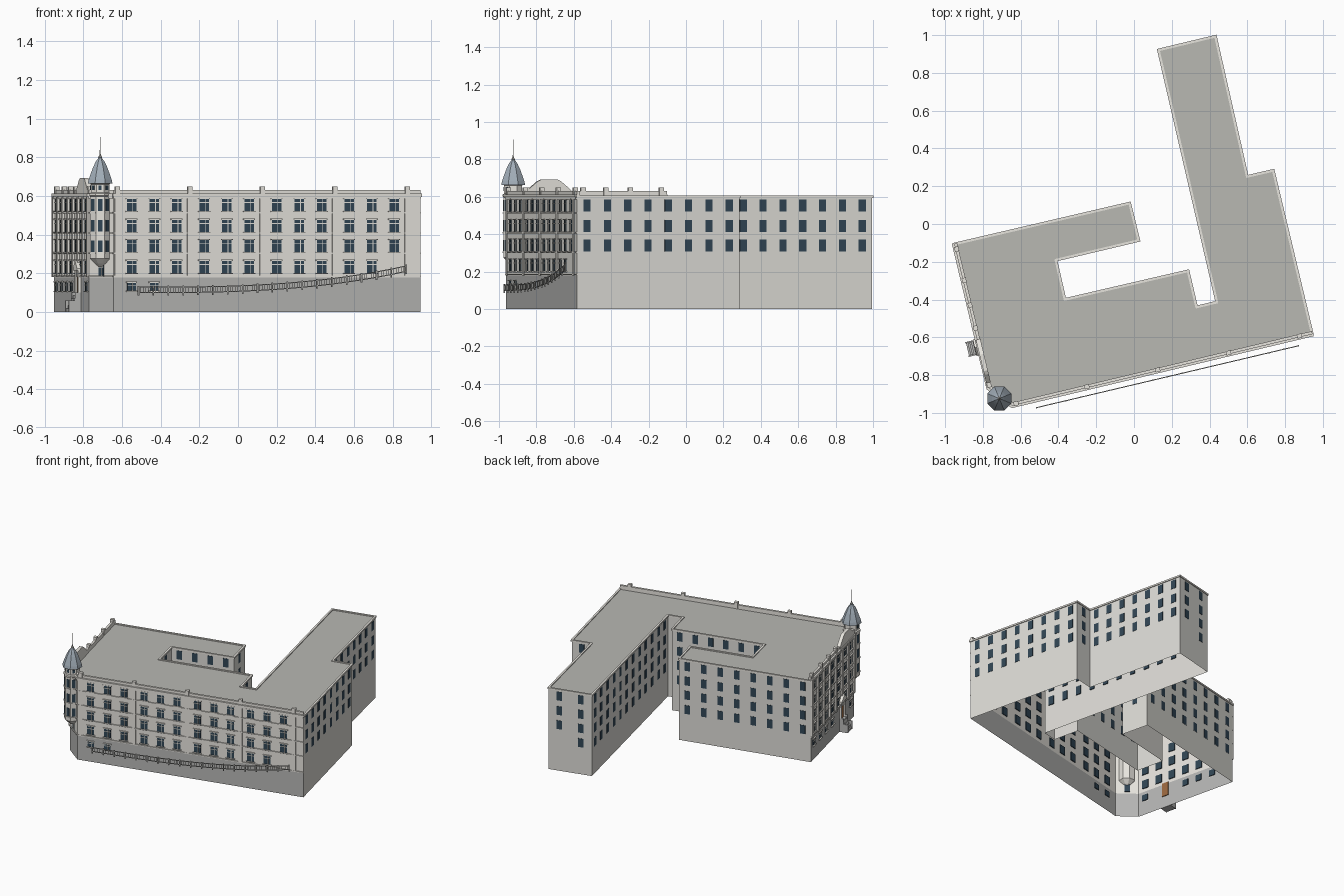
import bpy, bmesh, math
from mathutils import Vector, Matrix

if "Cube" in bpy.data.objects:
    bpy.data.objects.remove(bpy.data.objects["Cube"])

COL = {"stone": (.80, .78, .73), "plain": (.72, .71, .67), "plinth": (.47, .47, .46), "roof": (.48, .48, .45),
       "glass": (.03, .06, .09), "slate": (.36, .42, .48), "wood": (.33, .14, .05), "metal": (.45, .45, .43)}
MATS = {}
for k, c in COL.items():
    MATS[k] = bpy.data.materials.new(k)
    MATS[k].diffuse_color = (*c, 1)
PARTS = {}


def part(name, mat):
    return PARTS.setdefault(name, (bmesh.new(), mat))[0]


def face(bm, pts):
    return bm.faces.new([bm.verts.new(p) for p in pts])


class Wall:
    """Frame on a wall: s along it, z up, o outward."""
    def __init__(self, a, b):
        self.a, self.b = Vector((*a, 0)), Vector((*b, 0))
        self.L = (self.b - self.a).length
        self.u = (self.b - self.a) / self.L
        self.n = Vector((self.u.y, -self.u.x, 0))

    def p(self, s, z, o=0):
        return self.a + self.u * s + self.n * o + Vector((0, 0, z))

    def box(self, bm, s, z, w, h, o0, o1):
        m = Matrix((self.u, self.n, (0, 0, 1))).transposed().to_4x4()
        m.translation = self.p(s, z, (o0 + o1) / 2)
        bmesh.ops.create_cube(bm, size=1, matrix=m @ Matrix.Diagonal((w, o1 - o0, h, 1)))

    def prism(self, bm, prof, o0, o1):
        f = face(bm, [self.p(s, z, o0) for s, z in prof])
        r = bmesh.ops.extrude_face_region(bm, geom=[f])
        bmesh.ops.translate(bm, vec=self.n * (o1 - o0), verts=[v for v in r["geom"] if isinstance(v, bmesh.types.BMVert)])


# footprint, counter-clockwise from the foot of the corner chamfer
P = [(-.645, -.962), (.945, -.583), (.738, .285), (.60, .253), (.432, .995), (.128, .922),
     (.437, -.413), (.332, -.438), (.287, -.247), (-.365, -.398), (-.412, -.192),
     (.027, -.088), (-.022, .112), (-.952, -.105), (-.77, -.868)]
W = [Wall(P[i], P[(i + 1) % len(P)]) for i in range(len(P))]
FRONT, WEST, CHAMFER = 0, 13, 14
STREET = (FRONT, WEST, CHAMFER)
TOP, BASE, ROWS = .60, .178, (.553, .445, .34, .233)

# wall shells, plinth and flat roof
for i, w in enumerate(W):
    if i in STREET:
        for name, mat, z0, z1 in (("street_walls", "stone", BASE, TOP), ("plinth", "plinth", 0, BASE)):
            face(part(name, mat), [w.p(0, z0), w.p(w.L, z0), w.p(w.L, z1), w.p(0, z1)])
    else:
        face(part("rear_walls", "plain"), [w.p(0, 0), w.p(w.L, 0), w.p(w.L, TOP), w.p(0, TOP)])
        w.box(part("coping", "stone"), w.L / 2, TOP, w.L + .01, .012, -.008, .006)
face(part("flat_roof", "roof"), [(x, y, TOP) for x, y in P])


def window(w, s, z, ww=.05, h=.062, fancy=True):
    w.box(part("window_glass", "glass"), s, z, ww, h, -.006, .002)
    if fancy:
        fr = part("window_frames", "stone")
        w.box(fr, s + ww * .12, z, .004, h, .001, .005)
        w.box(fr, s, z + h * .2, ww, .004, .001, .005)
        w.box(fr, s, z - h / 2 - .003, ww + .012, .006, 0, .01)
        w.box(fr, s, z + h / 2 + .003, ww + .012, .006, 0, .008)


# plain windows of the rear and courtyard walls
for i, w in enumerate(W):
    if i in STREET:
        continue
    n = int(w.L / .108)
    for k in range(n):
        rows = ROWS[:3] if i in (1, 2, 3) or (i == 4 and k == 0) else ROWS
        for z in rows:
            window(w, (k + .5) * w.L / n, z, .039, .064, False)

# front windows in four bays of three
f = W[FRONT]
bays = [(.022 + .375 * k) / f.u.x for k in range(5)]
cols = [b + d / f.u.x for b in bays[:4] for d in (.072, .189, .305)]
for k, s in enumerate(cols):
    for z in ROWS:
        if k < 11 or z > .3:
            window(f, s, z)
    if k < 2:
        window(f, s, .13, .045, .04)

# west windows in five rows, with the door in one column
w = W[WEST]
SP = w.L / 7
DOOR = .56
for k in range(7):
    s = (k + .5) * SP
    for z in ROWS:
        window(w, s, z)
    if abs(s - DOOR) > .06:
        window(w, s, .13, .045, .045)
window(W[CHAMFER], W[CHAMFER].L / 2, .22, .035, .062)

# pilasters, string courses, cornice, parapet and posts on the street sides
pil, cor = part("pilasters", "stone"), part("cornice", "stone")
for b in bays:
    f.box(pil, b, .39, .03, .42, 0, .006)
for k in range(8):
    w.box(pil, min(max(k * SP, .012), w.L - .012), .39, .022, .42, 0, .012)
for i in STREET:
    q = W[i]
    for z in (.185, .303, .408, .513):
        q.box(part("string_courses", "stone"), q.L / 2, z, q.L, .007, 0, .007)
    q.box(cor, q.L / 2, .605, q.L + .008, .014, -.01, .012)
    q.box(cor, q.L / 2, .592, q.L, .012, 0, .007)
    q.box(part("parapet", "stone"), q.L / 2, .615, q.L, .03, -.016, 0)
posts = part("parapet_posts", "stone")
for b in bays:
    f.box(posts, b, .627, .026, .044, -.018, .005)
for s in (.03, .2, .335, .46, .77):
    w.box(posts, s, .627, .026, .044, -.018, .005)

# curved gable on the west parapet
half = [(.125, .63), (.105, .648), (.085, .665), (.065, .682), (.045, .692)]
G = .647
w.prism(part("gable", "stone"), [(G - .125, .60)] + [(G - a, z) for a, z in half]
        + [(G + a, z) for a, z in reversed(half)] + [(G + .125, .60)], -.018, .006)

# west door with canopy, landing and steps
w.box(part("door", "wood"), DOOR, .135, .05, .10, -.006, .005)
porch = part("porch", "plinth")
for k in range(5):
    w.box(porch, DOOR, (.085 - .017 * k) / 2, .064, .085 - .017 * k, 0, .025 + .009 * k)
for e in (-1, 1):
    w.box(porch, DOOR + e * .036, .05, .008, .10, 0, .03)
    w.box(porch, DOOR + e * .036, .03, .008, .06, .03, .064)
    w.box(part("door_surround", "stone"), DOOR + e * .033, .15, .012, .13, 0, .014)
w.prism(part("door_surround", "stone"), [(DOOR - .045, .215), (DOOR + .045, .215), (DOOR + .045, .225),
        (DOOR, .265), (DOOR - .045, .225)], 0, .022)


def lathe(bm, c, prof, n=8):
    rings = [[bm.verts.new((c[0] + r * math.cos((k + .5) * math.tau / n), c[1] + r * math.sin((k + .5) * math.tau / n), z))
              for k in range(n)] for r, z in prof]
    for a, b in zip(rings, rings[1:]):
        for k in range(n):
            bm.faces.new((a[k], a[(k + 1) % n], b[(k + 1) % n], b[k]))
    bm.faces.new(rings[0][::-1])
    bm.faces.new(rings[-1])


# eight-sided corner turret with bell roof and spike
C, R = (-.713, -.924), .056
lathe(part("turret", "stone"), C, [(.012, .235), (.03, .25), (R, .275), (R, .597), (.061, .601), (.061, .613),
                                   (R - .004, .617), (R - .004, .66), (.062, .668)])
lathe(part("turret_roof", "slate"), C, [(.069, .664), (.064, .685), (.054, .712), (.041, .745), (.026, .775), (.009, .798)])
lathe(part("spike", "metal"), C, [(.004, .79), (.011, .80), (.004, .812), (.0025, .82), (.0015, .905)])
cor_pts = [Vector((C[0] + R * math.cos((k + .5) * math.tau / 8), C[1] + R * math.sin((k + .5) * math.tau / 8))) for k in range(8)]
for k in range(3, 7):
    t = Wall(cor_pts[k], cor_pts[k + 1])
    for z in ROWS[:3]:
        window(t, t.L / 2, z, .024, .06, False)
    t.box(part("window_glass", "glass"), t.L / 2, .642, .016, .022, -.01, .0)
    for z in (.303, .408, .513):
        t.box(part("turret_bands", "stone"), t.L / 2, z, t.L, .007, -.002, .005)

# railing that climbs along the front
r = Wall((-.515, -.972), (.87, -.645))
rail = part("railing", "metal")
N = 18


def rz(t):
    return .13 + .11 * t ** 2.8


for k in range(N + 1):
    z = rz(k / N)
    r.box(rail, k / N * r.L, z - .02, .007, .05, -.0035, .0035)
for k in range(N):
    s0, s1, z0, z1 = k / N * r.L, (k + 1) / N * r.L, rz(k / N), rz((k + 1) / N)
    for d in (0, -.028):
        r.prism(rail, [(s0, z0 + d - .005), (s1, z1 + d - .005), (s1, z1 + d), (s0, z0 + d)], -.0025, .0025)
    for j in range(1, 6):
        r.box(rail, s0 + (s1 - s0) * j / 6, z0 + (z1 - z0) * j / 6 - .017, .002, .028, -.001, .001)

# turn the collected parts into objects
for name, (bm, mat) in PARTS.items():
    if name not in ("street_walls", "rear_walls", "plinth", "flat_roof"):
        bmesh.ops.recalc_face_normals(bm, faces=bm.faces)
    me = bpy.data.meshes.new(name)
    bm.to_mesh(me)
    bm.free()
    me.materials.append(MATS[mat] if name != "porch" else MATS["plinth"])
    bpy.context.collection.objects.link(bpy.data.objects.new(name, me))

for m in bpy.data.materials:
    if m.users and not m.is_grease_pencil:
        m.use_nodes = True
        m.node_tree.nodes["Principled BSDF"].inputs["Base Color"].default_value = m.diffuse_color
